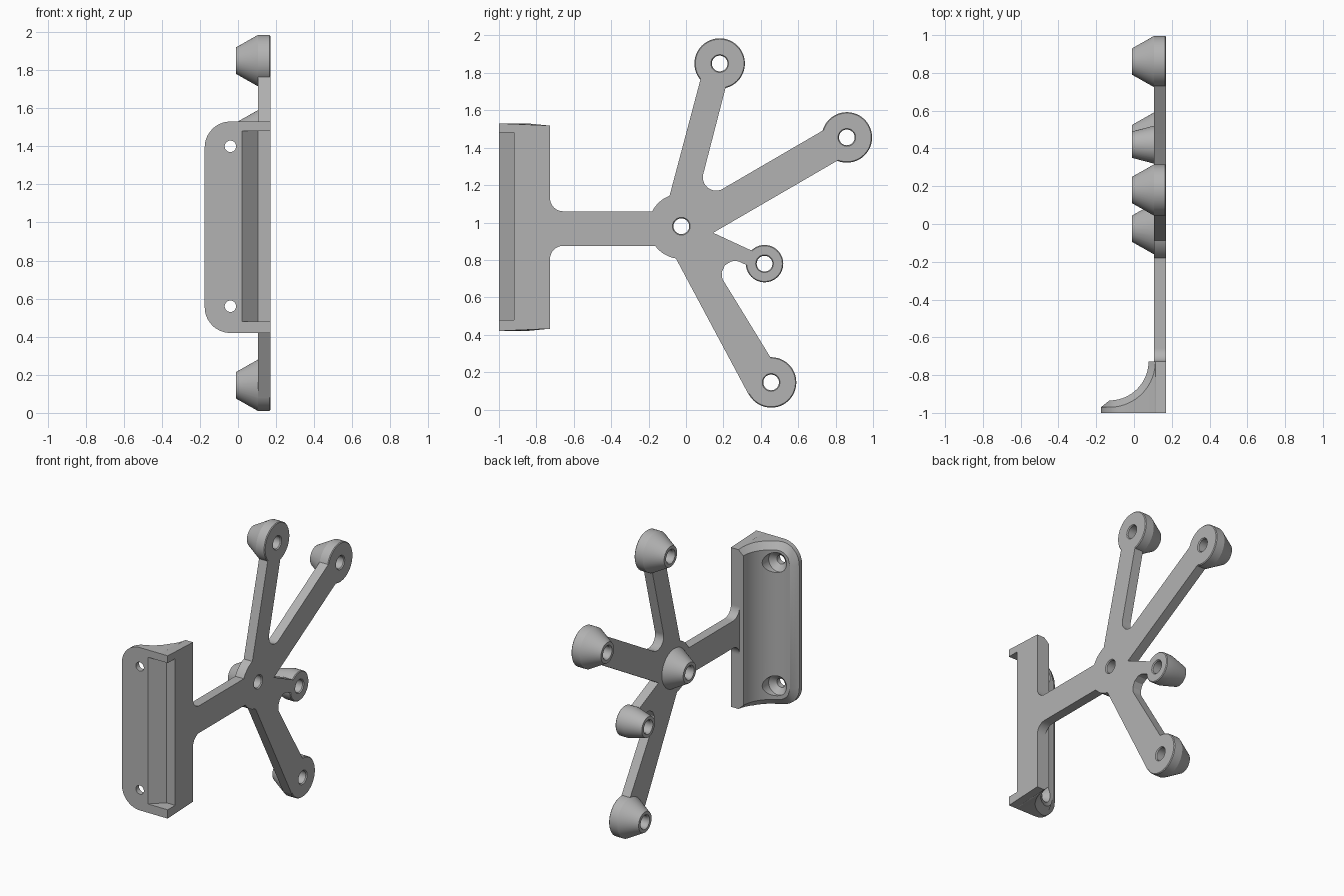
import bpy, bmesh
from math import sin, cos, pi, sqrt, radians
from mathutils import Vector

cube = bpy.data.objects.get("Cube")
if cube:
    bpy.data.objects.remove(cube, do_unlink=True)

grey = bpy.data.materials.new("matte grey")
grey.use_nodes = True
grey.diffuse_color = (0.45, 0.45, 0.45, 1)
grey.node_tree.nodes["Principled BSDF"].inputs["Base Color"].default_value = grey.diffuse_color


def loft(name, rings):
    """Closed solid through rings of equal point count."""
    bm = bmesh.new()
    vs = [[bm.verts.new(p) for p in ring] for ring in rings]
    n = len(rings[0])
    for a, b in zip(vs, vs[1:]):
        for i in range(n):
            j = (i + 1) % n
            bm.faces.new((a[i], a[j], b[j], b[i]))
    bm.faces.new(vs[0][::-1])
    bm.faces.new(vs[-1])
    bmesh.ops.remove_doubles(bm, verts=bm.verts, dist=0.0002)
    bmesh.ops.recalc_face_normals(bm, faces=bm.faces)
    mesh = bpy.data.meshes.new(name)
    bm.to_mesh(mesh)
    bm.free()
    ob = bpy.data.objects.new(name, mesh)
    bpy.context.collection.objects.link(ob)
    mesh.materials.append(grey)
    return ob


def lathe(name, u, z, profile, axis="x", n=48):
    """Turned solid along x or y; profile is (position, radius)."""
    rings = []
    for a, r in profile:
        ring = [(u + r * cos(2 * pi * i / n), z + r * sin(2 * pi * i / n)) for i in range(n)]
        rings.append([(a, p, q) if axis == "x" else (p, a, q) for p, q in ring])
    return loft(name, rings)


def combine(ob, tool, op):
    tool.hide_render = True
    mod = ob.modifiers.new(op, "BOOLEAN")
    mod.operation, mod.object, mod.solver = op, tool, "EXACT"
    bpy.context.view_layer.objects.active = ob
    bpy.ops.object.modifier_apply(modifier=mod.name)
    bpy.data.objects.remove(tool, do_unlink=True)


def rounded(points, steps=10):
    """Polygon whose (y, z, radius) corners are filleted."""
    out = []
    for i, (y, z, r) in enumerate(points):
        p = Vector((y, z))
        if not r:
            out.append(p)
            continue
        a = (Vector(points[i - 1][:2]) - p).normalized()
        b = (Vector(points[(i + 1) % len(points)][:2]) - p).normalized()
        half = a.angle(b) / 2
        c = p + (a + b).normalized() * r / sin(half)
        s, e = p + a * r / sin(half) * cos(half) - c, p + b * r / sin(half) * cos(half) - c
        out += [c + s.lerp(e, k / steps).normalized() * r for k in range(steps + 1)]
    return out


# Branching arm plate
BACK, FACE, HUB = 0.105, 0.17, (-0.025, 0.98)
outline = rounded([
    (-0.74, 1.14, 0), (-0.727, 1.14, 0), (-0.727, 1.06, 0.07), (-0.11, 1.06, 0),
    (0.1, 1.85, 0), (0.245, 1.85, 0), (0.05, 1.095, 0.07),
    (0.78, 1.52, 0), (0.86, 1.36, 0), (0.145, 0.945, 0),
    (0.4, 0.827, 0), (0.39, 0.742, 0), (0.08, 0.885, 0.07),
    (0.5, 0.2, 0), (0.335, 0.08, 0), (-0.09, 0.875, 0),
    (-0.727, 0.875, 0.07), (-0.727, 0.8, 0), (-0.74, 0.8, 0)])
arms = loft("branching_arms", [[(x, p.x, p.y) for p in outline] for x in (BACK, FACE)])
combine(arms, lathe("hub", *HUB, [(BACK, 0.175), (FACE, 0.175)]), "UNION")

# Tapered bosses, one at the hub and one on each arm tip
bosses = [(*HUB, 0.135), (0.18, 1.85, 0.135), (0.86, 1.455, 0.135),
          (0.42, 0.78, 0.1), (0.455, 0.145, 0.135)]
for y, z, r in bosses:
    combine(arms, lathe("boss", y, z, [(-0.01, 0.07), (BACK, r), (0.165, r), (FACE, r - 0.005)]), "UNION")
for y, z, r in bosses:
    hole = [(-0.03, 0.062), (0, 0.042), (0.163, 0.042), (0.18, 0.055)]
    combine(arms, lathe("hole", y, z, hole), "DIFFERENCE")

# Mounting bracket: cove-backed flange with rounded outer corners
MID, HALF, R, EDGE, CH = 0.975, 0.555, 0.135, -0.175, 0.045


def half_height(x, inset):
    t, r = x - EDGE - inset, R - inset
    d = max(r - t, 0)
    return HALF - R + sqrt(max(r * r - d * d, 0))


def section(xi, yi, xo, yo, drop=0):
    h = half_height(xi, 0)
    k = half_height(xo, CH) if xo > EDGE + CH else HALF - R
    side = [(xi, -1, h), (xi, yi, h - drop), (xo, yo, min(k, h))]
    return [(x, y, MID + z) for x, y, z in side] + [(x, y, MID - z) for x, y, z in side[::-1]]


sections = []
for t in (0, 0.002, 0.007, 0.015, 0.028):
    sections.append(section(EDGE + t, -0.97, EDGE + t, -0.97 + 0.8 * t))
for i in range(25):
    a = radians(-90 + 90 * i / 24)
    sections.append(section(-0.13 + 0.243 * cos(a), -0.727 + 0.243 * sin(a),
                            -0.13 + 0.207 * cos(a), -0.727 + 0.207 * sin(a),
                            0.012 * max(0, i - 16) / 8))
sections.append(section(FACE, -0.727, FACE, -0.727, 0.012))
bracket = loft("mounting_bracket", sections)

# Recess along the front corner
recess = [(-0.033, -1.05), (0.105, -0.92), (0.25, -0.92), (0.25, -1.05)]
combine(bracket, loft("recess", [[(x, y, z) for x, y in recess] for z in (0.48, 1.48)]), "DIFFERENCE")

# Countersunk screw holes
for z in (0.56, 1.4):
    screw = [(-1.1, 0.03), (-0.965, 0.03), (-0.93, 0.068), (-0.7, 0.068)]
    combine(bracket, lathe("screw_hole", -0.04, z, screw, "y"), "DIFFERENCE")

# Smooth curved faces, keep edges crisp
for ob in (arms, bracket):
    bpy.ops.object.select_all(action="DESELECT")
    ob.select_set(True)
    bpy.context.view_layer.objects.active = ob
    bpy.ops.object.shade_smooth_by_angle(angle=radians(25))
